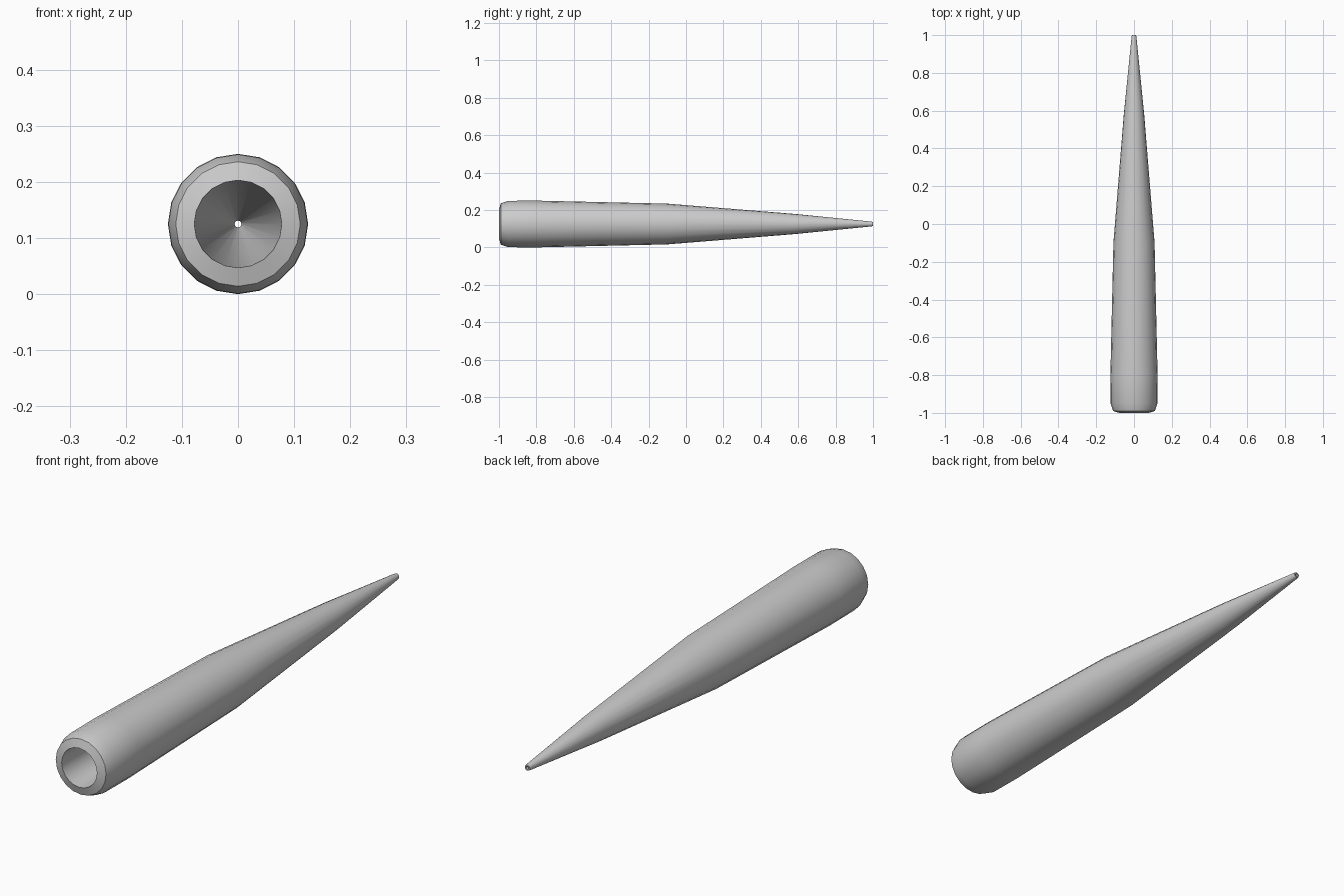
import bpy, bmesh, math

if "Cube" in bpy.data.objects:
    bpy.data.objects.remove(bpy.data.objects["Cube"])

SIDES = 20
CENTRE_Z = 0.125

# Closed wall profile as (y, radius): outer skin, tip, then tapered bore
outer = [(-1.0, 0.078), (-0.99, 0.111), (-0.95, 0.124), (-0.8, 0.125),
         (-0.1, 0.109), (0.58, 0.054), (0.99, 0.013), (1.0, 0.011)]
bore = [(1.0, 0.006), (0.98, 0.009)]
profile = outer + bore


def lathe(name, points, sides):
    """Spin a closed profile around the y axis."""
    bm = bmesh.new()
    rings = []
    for y, r in points:
        ring = []
        for i in range(sides):
            a = 2 * math.pi * i / sides
            ring.append(bm.verts.new((r * math.sin(a), y, CENTRE_Z + r * math.cos(a))))
        rings.append(ring)
    for k, ring in enumerate(rings):
        nxt = rings[(k + 1) % len(rings)]
        for i in range(sides):
            j = (i + 1) % sides
            bm.faces.new((ring[i], ring[j], nxt[j], nxt[i]))
    bmesh.ops.recalc_face_normals(bm, faces=bm.faces[:])
    mesh = bpy.data.meshes.new(name)
    bm.to_mesh(mesh)
    bm.free()
    obj = bpy.data.objects.new(name, mesh)
    bpy.context.collection.objects.link(obj)
    return obj


# Hollow tapered nozzle
nozzle = lathe("tapered_nozzle", profile, SIDES)
bpy.context.view_layer.objects.active = nozzle
nozzle.select_set(True)
bpy.ops.object.shade_smooth_by_angle(angle=math.radians(40))
